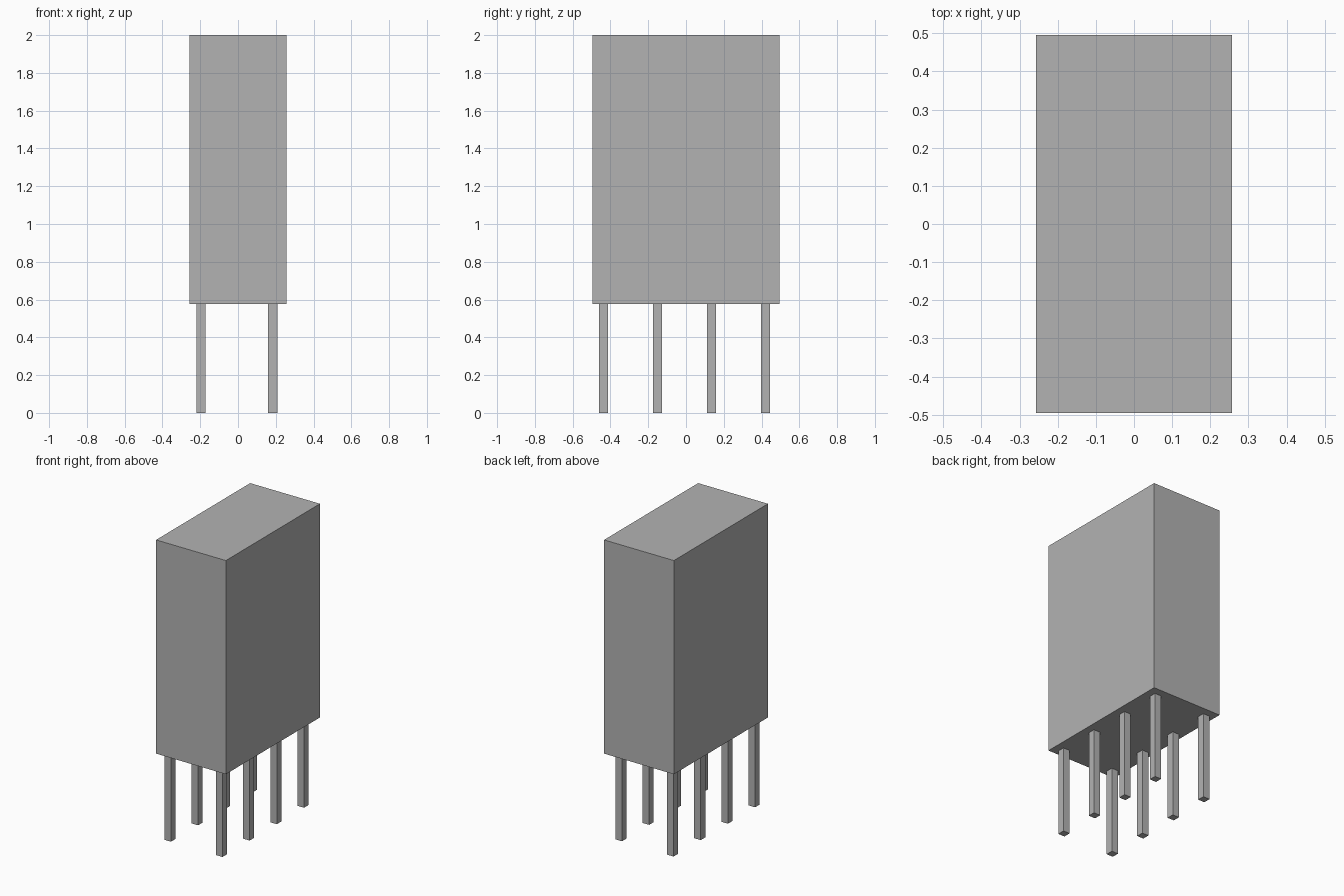
import bpy

default_cube = bpy.data.objects.get("Cube")
if default_cube:
    bpy.data.objects.remove(default_cube, do_unlink=True)

# One plain grey for everything
grey = bpy.data.materials.new("grey")
grey.use_nodes = True
colour = (0.45, 0.45, 0.45, 1)
grey.diffuse_color = colour
grey.node_tree.nodes["Principled BSDF"].inputs["Base Color"].default_value = colour


def box(name, centre, size):
    bpy.ops.mesh.primitive_cube_add(size=1, location=centre)
    obj = bpy.context.object
    obj.name = name
    obj.scale = size
    bpy.ops.object.transform_apply(location=False, rotation=False, scale=True)
    obj.data.materials.append(grey)
    return obj


BODY_BOTTOM, TOP = 0.577, 2.0
PIN = 0.048

# Tall rectangular housing
box("housing", (0, 0, (BODY_BOTTOM + TOP) / 2), (0.514, 0.99, TOP - BODY_BOTTOM))

# Two rows of four square pins, set slightly off centre
for side, x in (("right", -0.196), ("left", 0.184)):
    for i in range(4):
        y = -0.437 + i * 0.286
        box(f"{side}_pin_{i + 1}", (x, y, BODY_BOTTOM / 2), (PIN, PIN, BODY_BOTTOM))
